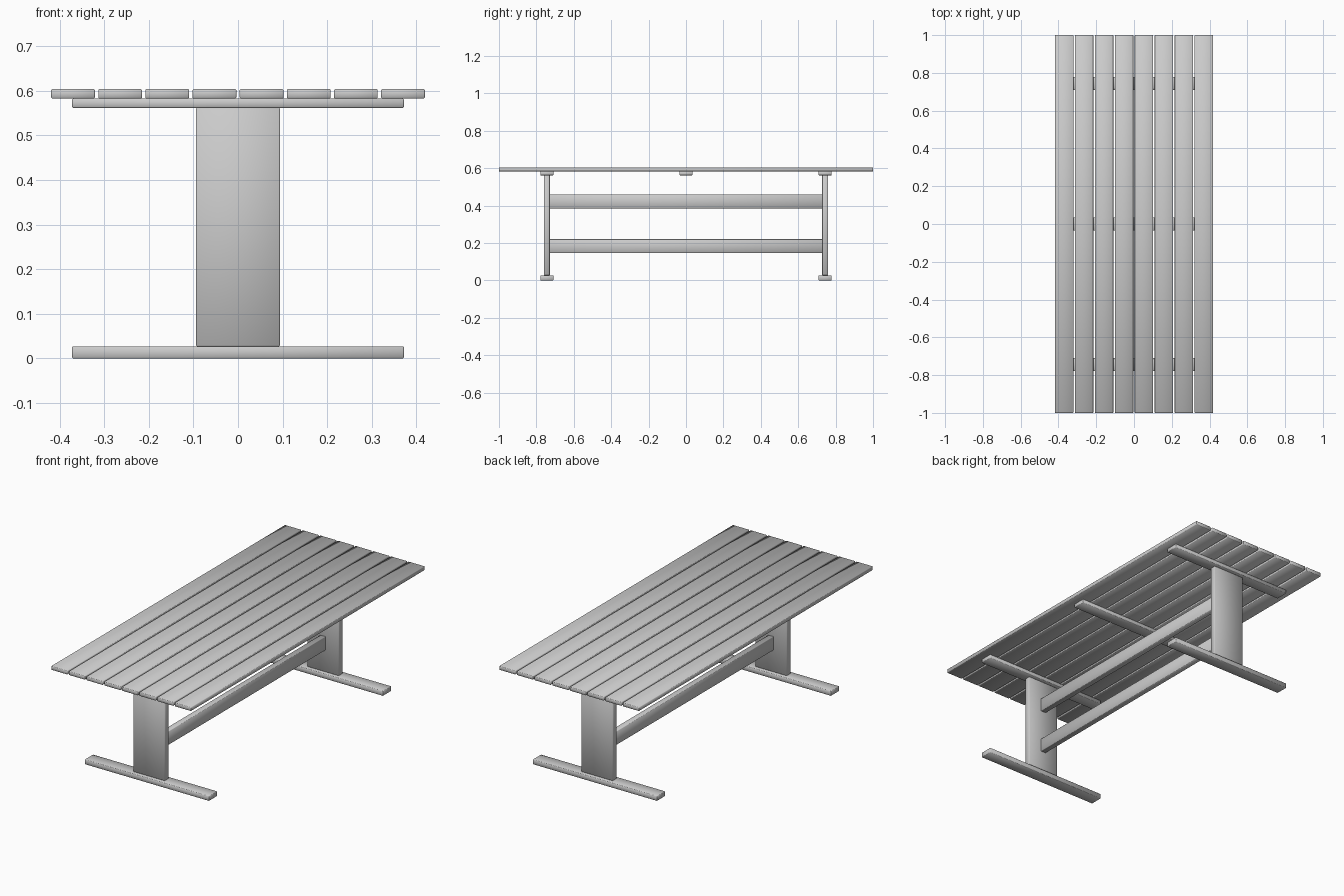
import bpy, bmesh, math

if "Cube" in bpy.data.objects:
    bpy.data.objects.remove(bpy.data.objects["Cube"])

BEVEL = 0.002


def board(name, x, y, z):
    """Softly bevelled board spanning the given (min, max) ranges."""
    bm = bmesh.new()
    bmesh.ops.create_cube(bm, size=1)
    for v in bm.verts:
        for i, (lo, hi) in enumerate((x, y, z)):
            v.co[i] = hi if v.co[i] > 0 else lo
    bmesh.ops.bevel(bm, geom=bm.edges[:], offset=BEVEL, segments=1, affect='EDGES')
    bmesh.ops.recalc_face_normals(bm, faces=bm.faces[:])
    mesh = bpy.data.meshes.new(name)
    bm.to_mesh(mesh)
    bm.free()
    obj = bpy.data.objects.new(name, mesh)
    bpy.context.collection.objects.link(obj)
    bpy.ops.object.select_all(action='DESELECT')
    obj.select_set(True)
    bpy.context.view_layer.objects.active = obj
    bpy.ops.object.shade_smooth_by_angle(angle=math.radians(50))
    return obj


# Table top: eight long slats
SLATS, HALF_W, SLAT_W = 8, 0.419, 0.098
pitch = (2 * HALF_W - SLAT_W) / (SLATS - 1)
for i in range(SLATS):
    x0 = -HALF_W + i * pitch
    board(f"top_slat_{i + 1}", (x0, x0 + SLAT_W), (-1, 1), (0.583, 0.604))

# Cross battens under the slats
LEG_Y = 0.744
for label, y in (("front", -LEG_Y), ("middle", 0), ("back", LEG_Y)):
    board(f"{label}_batten", (-0.372, 0.372), (y - 0.035, y + 0.035), (0.562, 0.583))

# Trestle legs and feet
for label, y in (("front", -LEG_Y), ("back", LEG_Y)):
    board(f"{label}_leg", (-0.094, 0.094), (y - 0.016, y + 0.016), (0.027, 0.562))
    board(f"{label}_foot", (-0.372, 0.372), (y - 0.035, y + 0.035), (0, 0.027))

# Stretcher rails joining the legs
for label, z in (("lower", 0.183), ("upper", 0.422)):
    board(f"{label}_rail", (-0.016, 0.016), (-LEG_Y + 0.016, LEG_Y - 0.016),
          (z - 0.037, z + 0.037))
